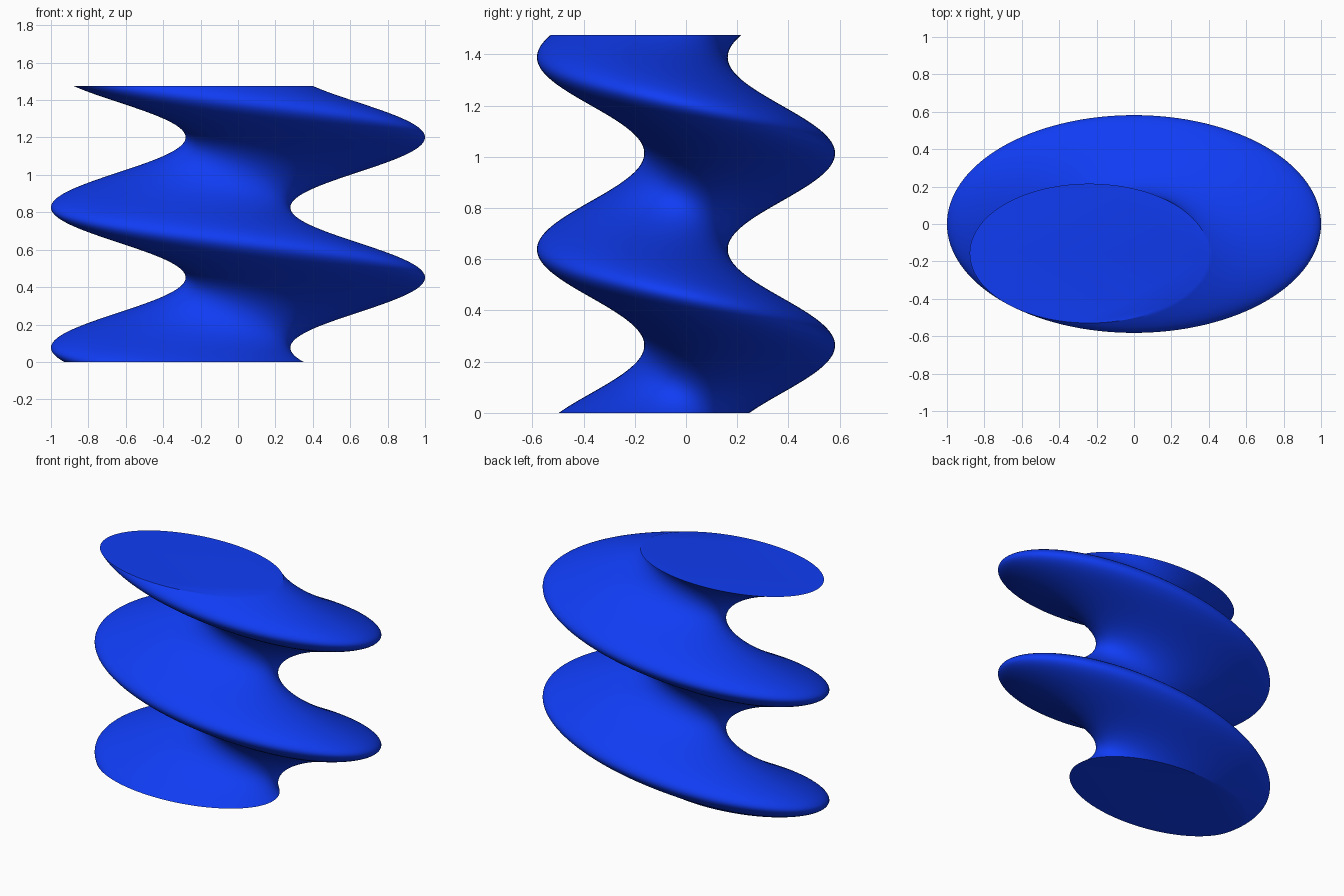
import bpy, bmesh
from math import cos, sin, pi, radians

if "Cube" in bpy.data.objects:
    bpy.data.objects.remove(bpy.data.objects["Cube"])

HEIGHT, RADIUS, OFFSET, SQUASH = 1.475, 0.64, 0.36, 0.582
START, TWIST = radians(216.5), radians(-708)
SEGS, LEVELS = 128, 200

bm = bmesh.new()


def ring(t):
    """Off-centre disc outline, spun around the z axis and squashed in y."""
    a = START + TWIST * t
    return [bm.verts.new((OFFSET * cos(a) + RADIUS * cos(b),
                          SQUASH * (OFFSET * sin(a) + RADIUS * sin(b)),
                          HEIGHT * t))
            for b in (2 * pi * i / SEGS for i in range(SEGS))]


# Twisted side wall
rings = [ring(k / LEVELS) for k in range(LEVELS + 1)]
for low, high in zip(rings, rings[1:]):
    for i in range(SEGS):
        j = (i + 1) % SEGS
        bm.faces.new((low[i], low[j], high[j], high[i]))

# Flat end caps
bm.faces.new(rings[0][::-1])
bm.faces.new(rings[-1])

mesh = bpy.data.meshes.new("twisted_column")
bm.to_mesh(mesh)
bm.free()
column = bpy.data.objects.new("twisted_column", mesh)
bpy.context.collection.objects.link(column)

# Blue material
blue = bpy.data.materials.new("blue")
blue.diffuse_color = (0.005, 0.045, 0.9, 1)
blue.use_nodes = True
blue.node_tree.nodes["Principled BSDF"].inputs["Base Color"].default_value = blue.diffuse_color
mesh.materials.append(blue)

# Smooth wall, sharp rims
bpy.context.view_layer.objects.active = column
column.select_set(True)
bpy.ops.object.shade_smooth_by_angle(angle=radians(30))
